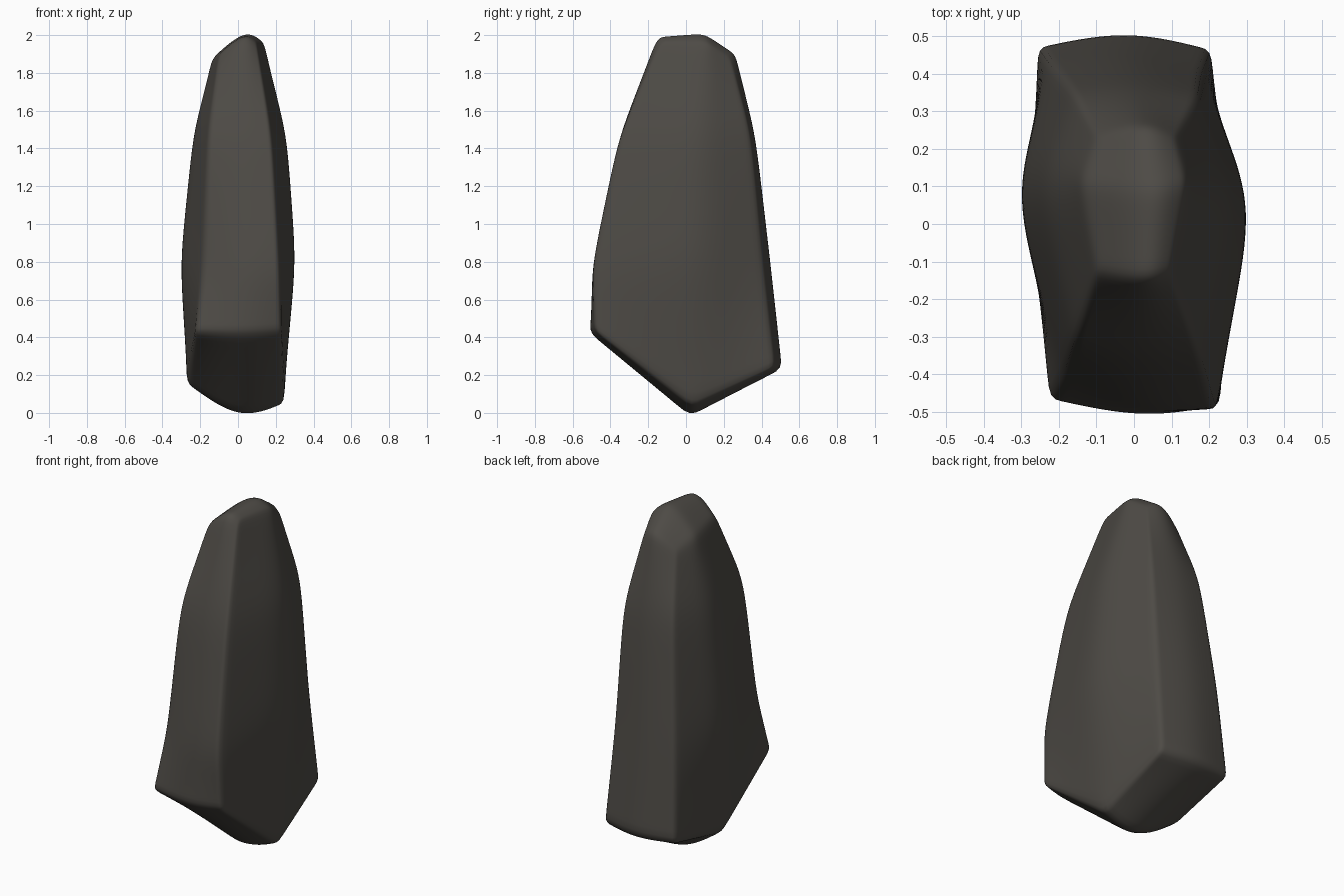
import bpy
import bmesh
from mathutils import Vector

cube = bpy.data.objects.get("Cube")
if cube:
    bpy.data.objects.remove(cube, do_unlink=True)

# Stone colour
stone = bpy.data.materials.new("dark warm stone")
stone.use_nodes = True
COLOUR = (0.075, 0.069, 0.06, 1)
stone.diffuse_color = COLOUR
bsdf = stone.node_tree.nodes["Principled BSDF"]
bsdf.inputs["Base Color"].default_value = COLOUR
bsdf.inputs["Roughness"].default_value = 0.9


def level(z, *outline):
    """Flat eight-sided section, from front-left round to the left ridge."""
    return [(x, y, z) for x, y in outline]


# Sections: wedge-shaped foot, two body levels and slanted crown
foot = [(-.22, -.455, .43), (.02, -.497, .42), (.225, -.465, .43), (.24, .03, .07),
        (.2, .455, .25), (-.02, .497, .24), (-.25, .46, .25), (-.265, .03, .17)]
belly = level(.8, (-.185, -.39), (.02, -.475), (.215, -.475), (.298, .03),
              (.18, .4), (-.02, .445), (-.22, .42), (-.298, .06))
shoulder = level(1.45, (-.155, -.3), (.02, -.345), (.175, -.34), (.253, .05),
                 (.165, .335), (0, .365), (-.16, .345), (-.235, .08))
crown = [(-.1, -.13, 1.88), (.02, -.15, 1.97), (.1, -.135, 1.94), (.14, .1, 1.94),
         (.11, .235, 1.86), (.02, .26, 1.885), (-.1, .235, 1.81), (-.135, .1, 1.865)]
peaks = [(0, .02, .003), (.03, .09, 1.997)]

# Edge firmness: corners, side ridges, then the rim of each section
CORNER, RIDGE = 0.7, 0.3
RIMS = (0.7, 0.35, 0.35, 0.5)

bm = bmesh.new()
crease = bm.edges.layers.float.new("crease_edge")
rings = [[bm.verts.new(p) for p in ring] for ring in (foot, belly, shoulder, crown)]
for low, high in zip(rings, rings[1:]):
    for i in range(8):
        bm.faces.new((low[i - 1], low[i], high[i], high[i - 1]))
    for i in range(8):
        column = bm.edges.get((low[i], high[i]))
        column[crease] = CORNER if i % 2 == 0 else RIDGE if i in (3, 7) else 0
for ring, firmness in zip(rings, RIMS):
    for i in range(8):
        bm.edges.get((ring[i - 1], ring[i]))[crease] = firmness

# Close both ends with four quads around a rounded ridge
for ring, peak, firmness in zip((rings[0], rings[-1]), peaks, (0.7, 0.4)):
    middle = bm.verts.new(peak)
    for i in (1, 3, 5, 7):
        bm.faces.new((middle, ring[i], ring[i - 1], ring[i - 2]))
    for i in (3, 7):
        bm.edges.get((middle, ring[i]))[crease] = firmness
bmesh.ops.recalc_face_normals(bm, faces=bm.faces)

mesh = bpy.data.meshes.new("rock")
bm.to_mesh(mesh)
bm.free()
mesh.materials.append(stone)
rock = bpy.data.objects.new("rock", mesh)
bpy.context.collection.objects.link(rock)
bpy.context.view_layer.objects.active = rock
rock.select_set(True)
bpy.ops.object.shade_smooth()

# Soften the block
soften = rock.modifiers.new("soften", "SUBSURF")
soften.levels = soften.render_levels = 4

# Push the cage out until the softened surface passes through the section points
targets = [v.co.copy() for v in mesh.vertices]
for step in range(6):
    bpy.context.view_layer.update()
    softened = rock.evaluated_get(bpy.context.evaluated_depsgraph_get()).data
    shifts = [t - Vector(softened.vertices[i].co) for i, t in enumerate(targets)]
    for v, shift in zip(mesh.vertices, shifts):
        v.co += shift * 0.8
    mesh.update()
